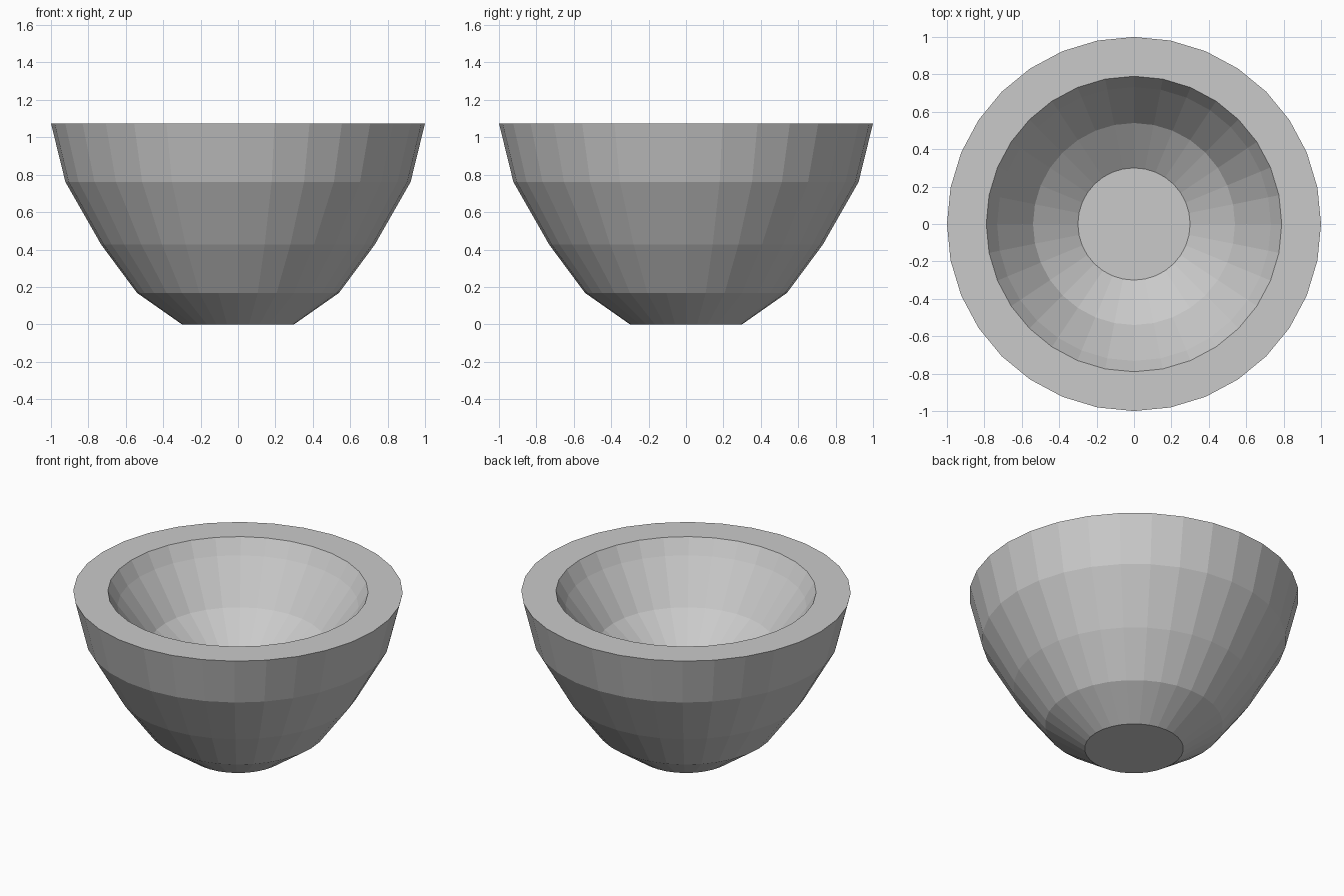
import bpy
import bmesh
from math import cos, sin, tau

cube = bpy.data.objects.get("Cube")
if cube:
    bpy.data.objects.remove(cube, do_unlink=True)

SIDES = 32
RIM_Z = 1.075
LIFT = 0.55  # the hollow repeats the outer curve, raised by this much

# Plain grey material
grey = bpy.data.materials.new("light grey")
grey.use_nodes = True
colour = (0.59, 0.59, 0.59, 1)
grey.diffuse_color = colour
grey.node_tree.nodes["Principled BSDF"].inputs["Base Color"].default_value = colour

# Outer curve from foot to rim, then the hollow from rim to floor
outer = [(0.3, 0), (0.54, 0.168), (0.732, 0.427), (0.923, 0.762), (1, RIM_Z)]
hollow = [(r, z + LIFT) for r, z in outer[:3]]
profile = outer + [(0.79, RIM_Z)] + hollow[::-1]


def lathe(name, points, material):
    """Spin a profile into a closed, faceted solid."""
    bm = bmesh.new()
    rings = [[bm.verts.new((r * cos(tau * i / SIDES), r * sin(tau * i / SIDES), z))
              for i in range(SIDES)] for r, z in points]
    for low, high in zip(rings, rings[1:]):
        for i in range(SIDES):
            j = (i + 1) % SIDES
            bm.faces.new((low[i], low[j], high[j], high[i]))
    bm.faces.new(rings[0][::-1])
    bm.faces.new(rings[-1])
    mesh = bpy.data.meshes.new(name)
    bm.to_mesh(mesh)
    bm.free()
    mesh.materials.append(material)
    obj = bpy.data.objects.new(name, mesh)
    bpy.context.collection.objects.link(obj)
    return obj


# Thick-walled bowl
lathe("bowl", profile, grey)
